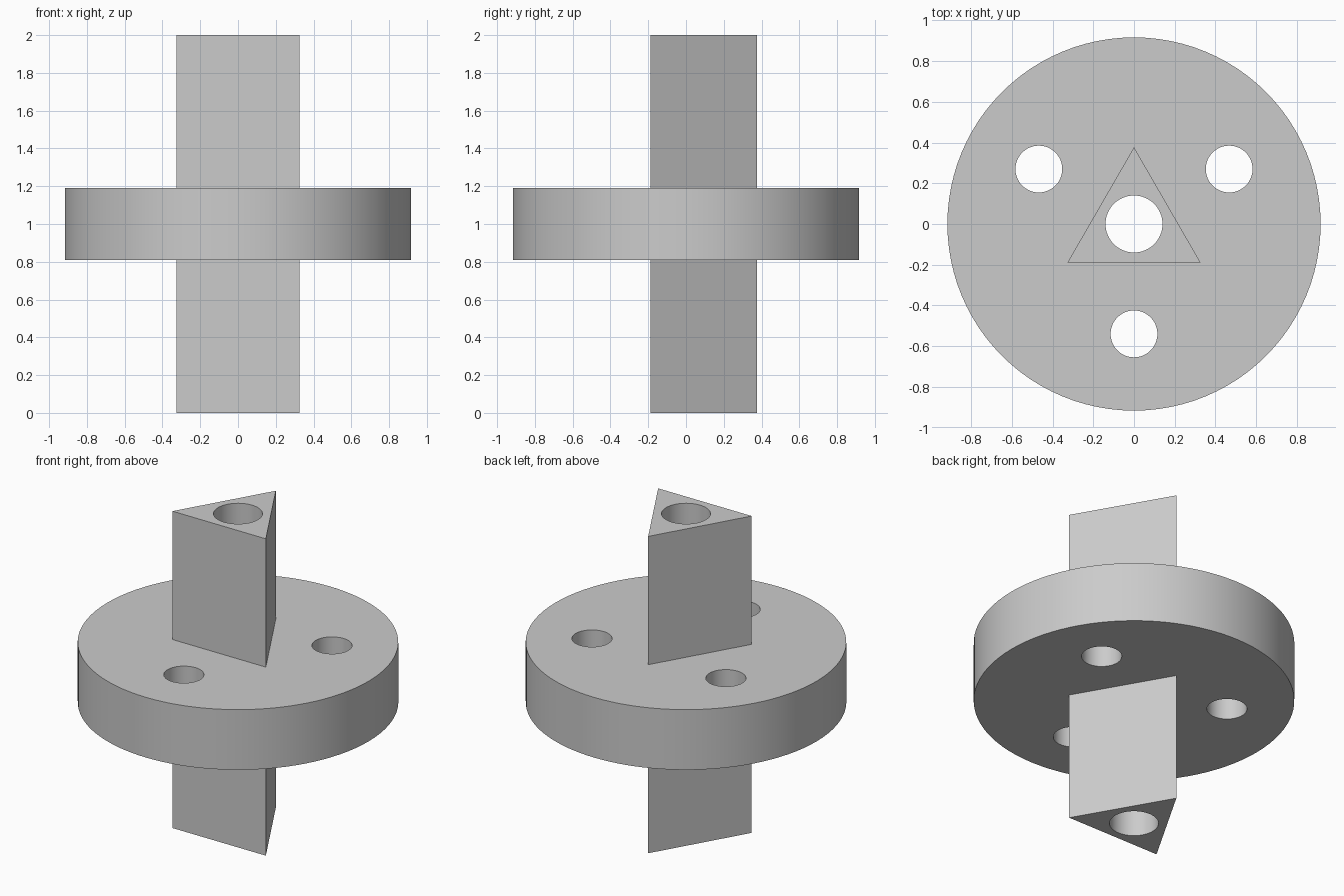
import bpy
from math import pi, sin, cos

cube = bpy.data.objects.get("Cube")
if cube:
    bpy.data.objects.remove(cube)

HEIGHT = 2.0
MID = HEIGHT / 2

grey = bpy.data.materials.new("light_grey")
grey.use_nodes = True
colour = (0.6, 0.6, 0.6, 1)
grey.diffuse_color = colour
grey.node_tree.nodes["Principled BSDF"].inputs["Base Color"].default_value = colour


def prism(name, sides, radius, depth, x=0.0, y=0.0, turn=0.0):
    """Upright prism centred on the middle height, its first corner toward +y."""
    bpy.ops.mesh.primitive_cylinder_add(vertices=sides, radius=radius, depth=depth,
                                        location=(x, y, MID), rotation=(0, 0, turn))
    ob = bpy.context.object
    ob.name = name
    ob.data.materials.append(grey)
    return ob


def combine(body, tool, operation):
    """Apply a boolean and discard the tool."""
    tool.hide_render = True
    mod = body.modifiers.new(operation.lower(), 'BOOLEAN')
    mod.operation = operation
    mod.solver = 'EXACT'
    mod.object = tool
    bpy.context.view_layer.objects.active = body
    bpy.ops.object.modifier_apply(modifier=mod.name)
    bpy.data.objects.remove(tool)


# Round flange fused with the triangular shaft
body = prism("flange_with_triangular_shaft", 96, 0.917, 0.38)
combine(body, prism("triangular_shaft", 3, 0.377, HEIGHT), 'UNION')

# Bore along the whole shaft
combine(body, prism("bore_cutter", 64, 0.14, HEIGHT + 1), 'DIFFERENCE')

# Three bolt holes, each facing a flat of the shaft
for i in range(3):
    a = -pi / 2 + i * 2 * pi / 3
    combine(body, prism("bolt_hole_cutter", 48, 0.115, 1, 0.54 * cos(a), 0.54 * sin(a)),
            'DIFFERENCE')

# Smooth round walls, sharp edges
bpy.ops.object.select_all(action='DESELECT')
body.select_set(True)
bpy.context.view_layer.objects.active = body
bpy.ops.object.shade_smooth_by_angle(angle=pi / 6)
